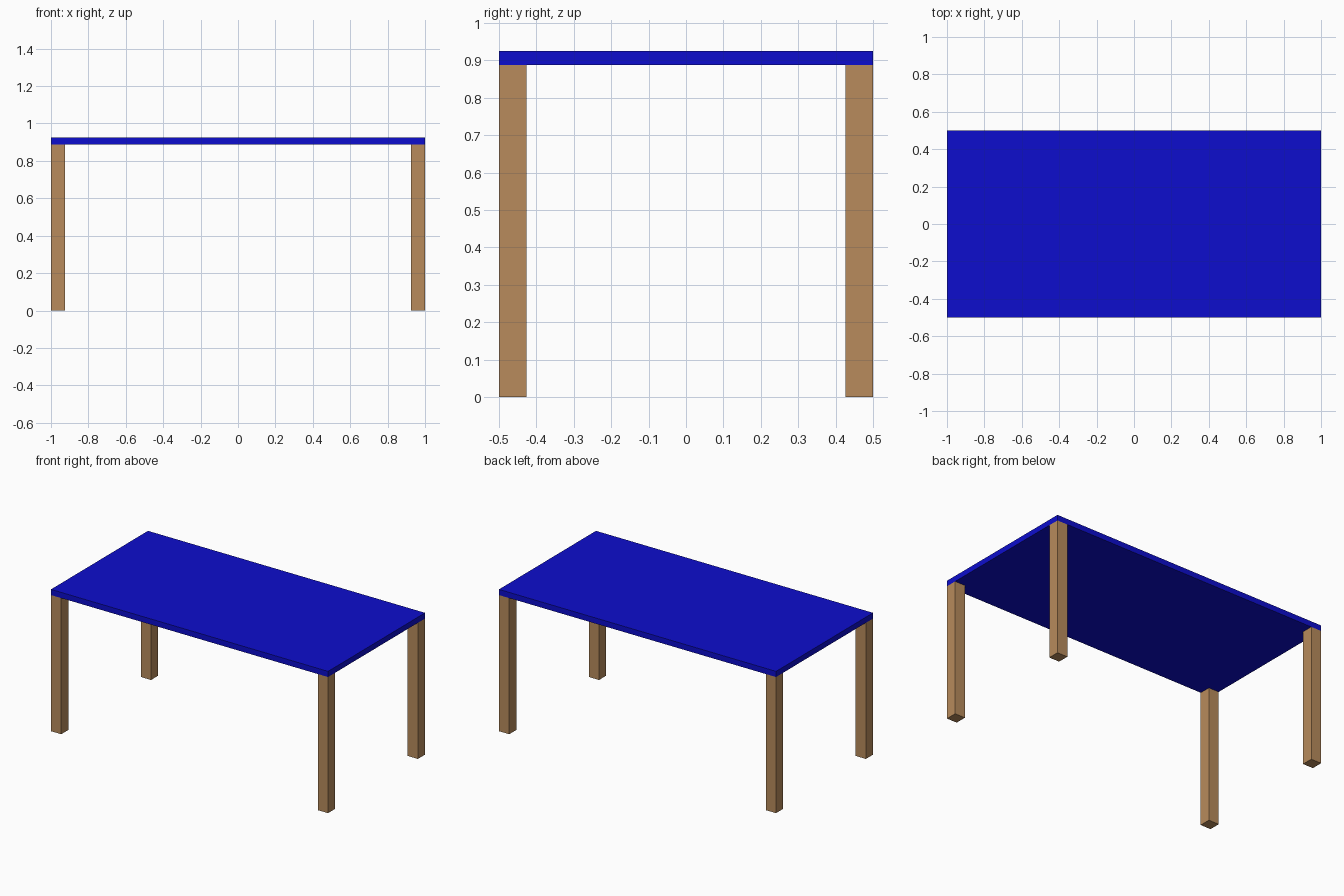
import bpy

if "Cube" in bpy.data.objects:
    bpy.data.objects.remove(bpy.data.objects["Cube"])

LENGTH, DEPTH = 2.0, 1.0
LEG = 0.074
UNDERSIDE, TOP = 0.888, 0.925


def material(name, color):
    mat = bpy.data.materials.new(name)
    mat.diffuse_color = (*color, 1.0)
    mat.use_nodes = True
    mat.node_tree.nodes["Principled BSDF"].inputs["Base Color"].default_value = mat.diffuse_color
    return mat


def box(name, size, center, mat):
    bpy.ops.mesh.primitive_cube_add(size=1, location=center)
    obj = bpy.context.object
    obj.name = name
    obj.scale = size
    bpy.ops.object.transform_apply(location=False, rotation=False, scale=True)
    obj.data.materials.append(mat)
    return obj


blue = material("blue paint", (0.004, 0.004, 0.61))
wood = material("light brown wood", (0.48, 0.26, 0.107))

# Table top
box("table_top", (LENGTH, DEPTH, TOP - UNDERSIDE),
    (0, 0, (TOP + UNDERSIDE) / 2), blue)

# Four square legs flush with the corners
for y_name, sy in (("front", -1), ("back", 1)):
    for x_name, sx in (("left", -1), ("right", 1)):
        box(f"{y_name}_{x_name}_leg", (LEG, LEG, UNDERSIDE),
            (sx * (LENGTH - LEG) / 2, sy * (DEPTH - LEG) / 2, UNDERSIDE / 2), wood)
